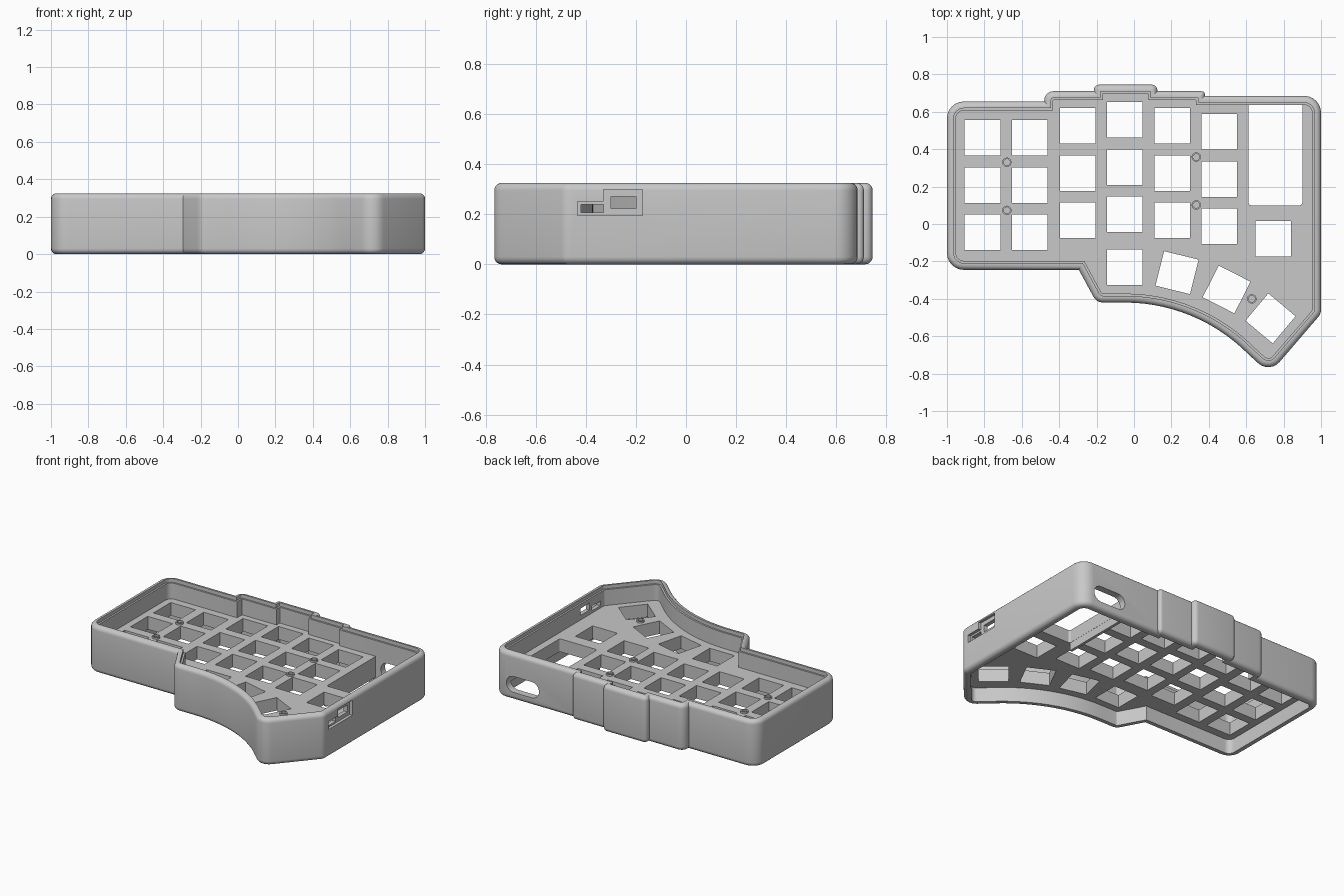
import bpy, bmesh, math
from mathutils import Vector, Matrix

if "Cube" in bpy.data.objects:
    bpy.data.objects.remove(bpy.data.objects["Cube"])

grey = bpy.data.materials.new("plain_grey")
grey.use_nodes = True
grey.diffuse_color = (0.58, 0.58, 0.58, 1)
grey.node_tree.nodes["Principled BSDF"].inputs["Base Color"].default_value = (0.58, 0.58, 0.58, 1)


def outline(corners, inset=0.0, steps=7):
    """Offset a counter-clockwise polygon inwards, then round its convex corners."""
    pts = [Vector(c[:2]) for c in corners]
    n = len(pts)
    moved = []
    for i, p in enumerate(pts):
        d1 = (p - pts[i - 1]).normalized()
        d2 = (pts[(i + 1) % n] - p).normalized()
        n1, n2 = Vector((-d1.y, d1.x)), Vector((-d2.y, d2.x))
        moved.append(p + (n1 + n2) * inset / (1 + n1.dot(n2)))
    loop = []
    for i, p in enumerate(moved):
        r = corners[i][2]
        if r == 0:
            loop.append(p)
            continue
        r = max(r - inset, 0.004)
        u = (moved[i - 1] - p).normalized()
        v = (moved[(i + 1) % n] - p).normalized()
        half = u.angle(v) / 2
        t = r / math.tan(half)
        c = p + (u + v).normalized() * r / math.sin(half)
        a, b = p + u * t - c, p + v * t - c
        start, sweep_angle = math.atan2(a.y, a.x), math.pi - 2 * half
        for k in range(steps):
            w = start + sweep_angle * k / (steps - 1)
            loop.append(c + Vector((math.cos(w), math.sin(w))) * r)
    return loop


def finish(name, bm):
    bmesh.ops.recalc_face_normals(bm, faces=bm.faces)
    mesh = bpy.data.meshes.new(name)
    bm.to_mesh(mesh)
    bm.free()
    mesh.materials.append(grey)
    ob = bpy.data.objects.new(name, mesh)
    bpy.context.collection.objects.link(ob)
    return ob


def prism(bm, pts, z0, z1, mat=Matrix()):
    low = [bm.verts.new(mat @ Vector((p[0], p[1], z0))) for p in pts]
    high = [bm.verts.new(mat @ Vector((p[0], p[1], z1))) for p in pts]
    bm.faces.new(low[::-1])
    bm.faces.new(high)
    for i in range(len(pts)):
        j = (i + 1) % len(pts)
        bm.faces.new((low[i], low[j], high[j], high[i]))


def rect(x0, x1, y0, y1, r=0.0):
    return outline([(x0, y0, r), (x1, y0, r), (x1, y1, r), (x0, y1, r)])


def solid(name, pts, z0, z1, mat=Matrix()):
    bm = bmesh.new()
    prism(bm, pts, z0, z1, mat)
    return finish(name, bm)


def carve(ob, cutters):
    """Subtract the cutters, keep the result and remove the cutters."""
    for c in cutters:
        c.hide_render = True
        m = ob.modifiers.new("cut", "BOOLEAN")
        m.operation, m.solver, m.object = "DIFFERENCE", "EXACT", c
    bpy.context.view_layer.update()
    dg = bpy.context.evaluated_depsgraph_get()
    mesh = bpy.data.meshes.new_from_object(ob.evaluated_get(dg))
    ob.modifiers.clear()
    ob.data = mesh
    for c in cutters:
        bpy.data.objects.remove(c)


def smooth(ob):
    bpy.ops.object.select_all(action="DESELECT")
    ob.select_set(True)
    bpy.context.view_layer.objects.active = ob
    bpy.ops.object.shade_smooth_by_angle(angle=math.radians(35))


# Case footprint: x, y, corner radius, with a sweeping thumb edge
R, CX, CY = 0.93, -0.05, -1.35
sweep = []
for k in range(15):
    a = math.asin(0.66 / R) * k / 14
    sweep.append((CX + R * math.sin(a), CY + R * math.cos(a), 0))
footprint = [(-1, -0.245, 0.09), (-0.295, -0.245, 0), (-0.2, -0.42, 0.06)] + sweep + [
    (0.725, -0.8, 0.08), (1, -0.48, 0.06), (1, 0.685, 0.09),
    (0.38, 0.685, 0), (0.38, 0.71, 0.02), (0.125, 0.71, 0), (0.125, 0.745, 0.03),
    (-0.215, 0.745, 0.03), (-0.215, 0.71, 0), (-0.48, 0.71, 0.05), (-0.48, 0.655, 0),
    (-1, 0.655, 0.09)]

# Outer wall: rounded section swept round the footprint
H, B = 0.325, 0.03
section = []
for k in range(6):
    a = math.pi / 2 * k / 5
    section.append((B - B * math.sin(a), B - B * math.cos(a)))
section += [(i, H - z) for i, z in reversed(section)]
section += [(0.036, H), (0.036, 0.3), (0.048, 0.3), (0.048, 0)]
bm = bmesh.new()
rings = [[bm.verts.new((p.x, p.y, z)) for p in outline(footprint, i)] for i, z in section]
for s, ring in enumerate(rings):
    nxt = rings[(s + 1) % len(rings)]
    for i in range(len(ring)):
        j = (i + 1) % len(ring)
        bm.faces.new((ring[i], ring[j], nxt[j], nxt[i]))
wall = finish("case_wall", bm)

# Cable port at the back, switch and socket openings at the side
turn = Matrix.Rotation(math.pi / 2, 4, "X")
port = solid("port_cutter", rect(0.65, 0.9, 0.055, 0.165, 0.054), -0.75, -0.55, turn)
carve(wall, [
    port,
    solid("switch_recess", rect(0.98, 1.1, -0.434, -0.32), 0.195, 0.25),
    solid("socket_recess", rect(0.98, 1.1, -0.33, -0.174), 0.195, 0.298),
    solid("switch_slot", rect(0.9, 1.1, -0.42, -0.33), 0.206, 0.238),
    solid("socket_hole", rect(0.9, 1.1, -0.3, -0.2), 0.222, 0.27)])
smooth(wall)

# Key plate with its grid of square holes
LOW, TOP, PITCH, KEY = 0.1, 0.19, 0.2525, 0.095
plate = solid("key_plate", outline(footprint, 0.04), LOW, TOP)
columns = [(-0.81, 0.46), (-0.557, 0.46), (-0.3, 0.525), (-0.05, 0.557), (0.205, 0.525), (0.456, 0.492)]
keys = [(x, y - PITCH * row, 0) for x, y in columns for row in range(3)]
keys += [(-0.05, -0.23, 0), (0.745, -0.08, 0), (0.23, -0.26, -14), (0.495, -0.35, -27), (0.73, -0.505, -40)]
bm = bmesh.new()
for x, y, deg in keys:
    place = Matrix.Translation((x, y, 0)) @ Matrix.Rotation(math.radians(deg), 4, "Z")
    prism(bm, rect(-KEY, KEY, -KEY, KEY), 0, 0.3, place)
prism(bm, rect(0.612, 0.9, 0.1, 0.7, 0.015), 0, 0.3)
carve(plate, [finish("key_cutters", bm)])

# Rib beside the controller window
solid("window_rib", rect(0.592, 0.611, 0.1, 0.645), 0.045, 0.15)

# Screw posts with shallow sockets
for n, (x, y) in enumerate([(-0.68, 0.33), (-0.68, 0.073), (0.333, 0.358), (0.333, 0.102), (0.63, -0.4)]):
    bm = bmesh.new()
    ring = [(x + 0.025 * math.cos(math.tau * k / 20), y + 0.025 * math.sin(math.tau * k / 20)) for k in range(20)]
    prism(bm, ring, LOW + 0.005, TOP + 0.012)
    bm.normal_update()
    cap = [f for f in bm.faces if f.normal.z > 0.9]
    bmesh.ops.inset_region(bm, faces=cap, thickness=0.008)
    socket = bmesh.ops.extrude_face_region(bm, geom=cap)["geom"]
    bmesh.ops.delete(bm, geom=cap, context="FACES_ONLY")
    bmesh.ops.translate(bm, vec=(0, 0, -0.015), verts=[v for v in socket if isinstance(v, bmesh.types.BMVert)])
    smooth(finish("screw_post_%d" % (n + 1), bm))
